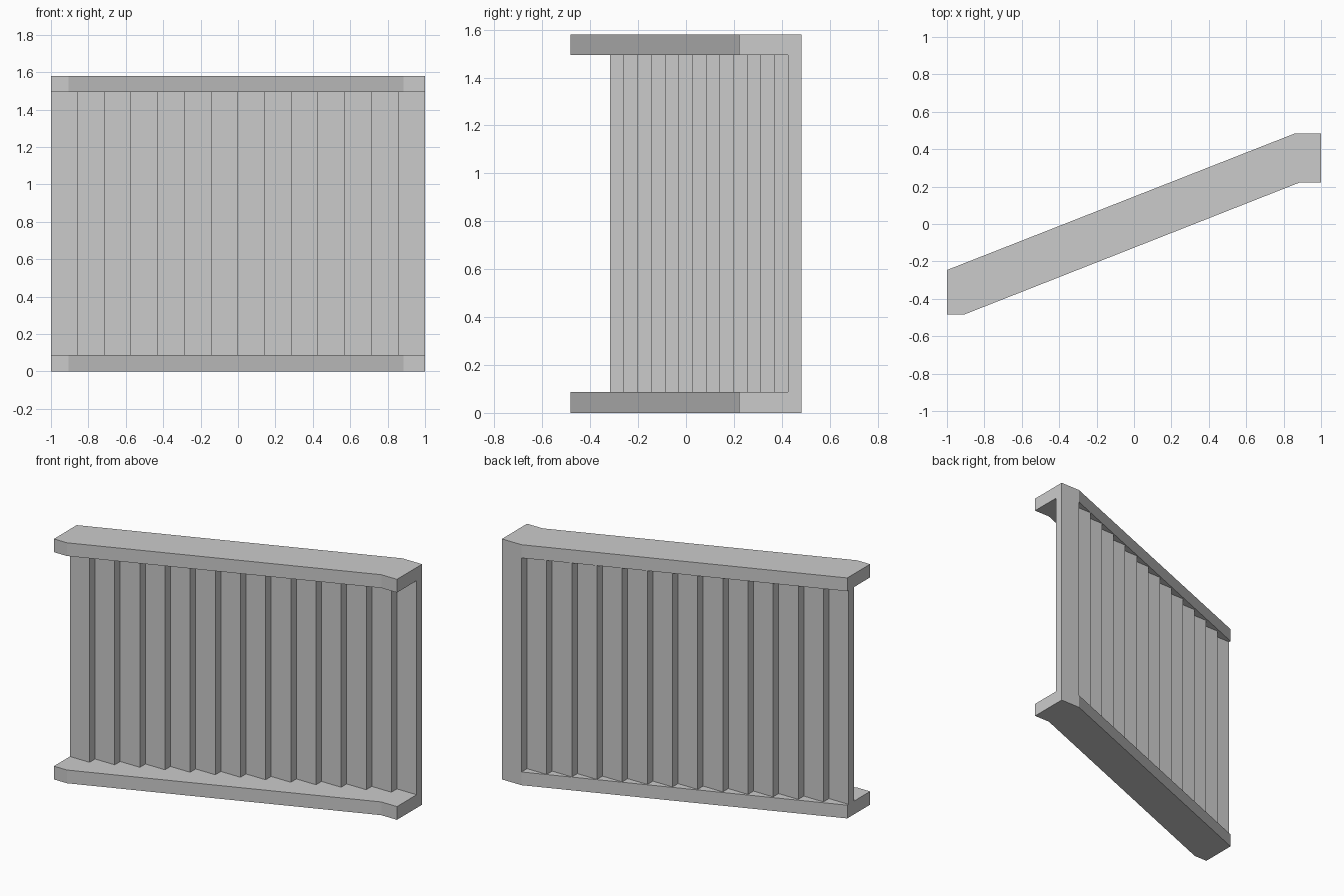
import bpy, bmesh

if "Cube" in bpy.data.objects:
    bpy.data.objects.remove(bpy.data.objects["Cube"])

HEIGHT, RAIL = 1.58, 0.087
COUNT = 14
STEP_X = 2 / COUNT
Y_START, Y_END = -0.317, 0.483
STEP_Y = (Y_END - Y_START) / COUNT


def prism(name, outline, z0, z1):
    """Extrude a flat outline (seen from above) from z0 to z1."""
    bm = bmesh.new()
    face = bm.faces.new([bm.verts.new((x, y, z0)) for x, y in outline])
    top = bmesh.ops.extrude_face_region(bm, geom=[face])
    verts = [v for v in top["geom"] if isinstance(v, bmesh.types.BMVert)]
    bmesh.ops.translate(bm, vec=(0, 0, z1 - z0), verts=verts)
    bmesh.ops.recalc_face_normals(bm, faces=bm.faces)
    mesh = bpy.data.meshes.new(name)
    bm.to_mesh(mesh)
    bm.free()
    obj = bpy.data.objects.new(name, mesh)
    bpy.context.collection.objects.link(obj)
    return obj


# Slanted bottom and top rails with squared-off ends
rail_outline = [(-1, -0.483), (-0.905, -0.483), (0.886, 0.222), (1, 0.222),
                (1, Y_END), (1 - STEP_X, Y_END), (-1, -0.246)]
prism("bottom_rail", rail_outline, 0, RAIL)
prism("top_rail", rail_outline, HEIGHT - RAIL, HEIGHT)

# Upright slats stepping diagonally, corner to corner
for i in range(COUNT):
    x0, y0 = -1 + i * STEP_X, Y_START + i * STEP_Y
    x1, y1 = x0 + STEP_X, y0 + STEP_Y
    prism(f"slat_{i + 1}", [(x0, y0), (x1, y0), (x1, y1), (x0, y1)],
          RAIL, HEIGHT - RAIL)
